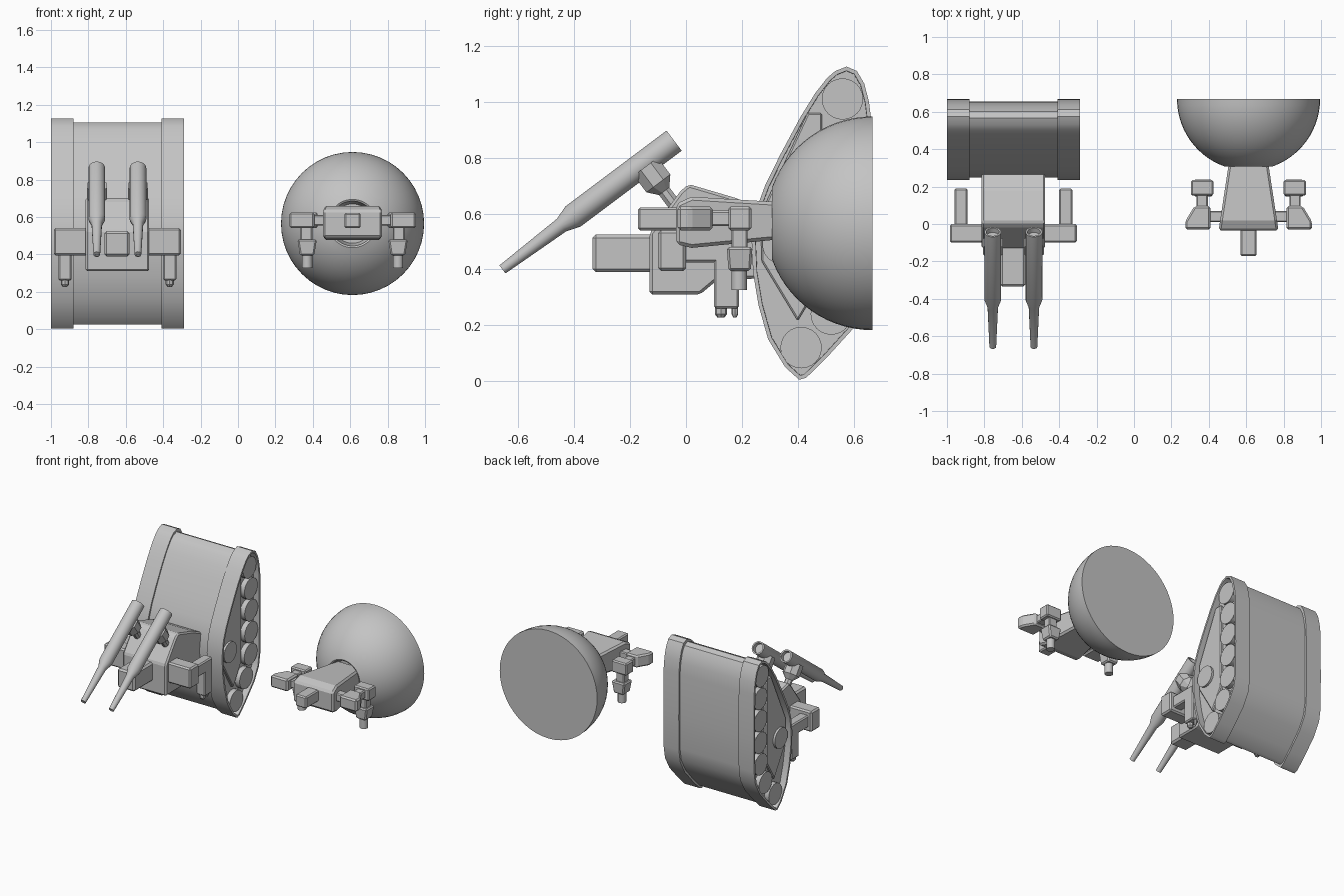
import bpy, bmesh, math
from mathutils import Vector

cube = bpy.data.objects.get("Cube")
if cube:
    bpy.data.objects.remove(cube, do_unlink=True)

grey = bpy.data.materials.new("plain grey")
grey.use_nodes = True
grey.diffuse_color = (0.55, 0.55, 0.55, 1)
grey.node_tree.nodes["Principled BSDF"].inputs["Base Color"].default_value = (0.55, 0.55, 0.55, 1)


def finish(name, bm, bevel=0, smooth=False):
    bmesh.ops.recalc_face_normals(bm, faces=bm.faces)
    mesh = bpy.data.meshes.new(name)
    bm.to_mesh(mesh)
    bm.free()
    mesh.materials.append(grey)
    obj = bpy.data.objects.new(name, mesh)
    bpy.context.collection.objects.link(obj)
    if bevel:
        mod = obj.modifiers.new("edge bevel", 'BEVEL')
        mod.width = bevel
        mod.segments = 1
    if smooth:
        bpy.ops.object.select_all(action='DESELECT')
        obj.select_set(True)
        bpy.context.view_layer.objects.active = obj
        bpy.ops.object.shade_smooth_by_angle(angle=math.radians(32))
    return obj


def hull(name, points, bevel=0.008):
    bm = bmesh.new()
    for p in points:
        bm.verts.new(p)
    bmesh.ops.convex_hull(bm, input=bm.verts)
    bmesh.ops.dissolve_limit(bm, angle_limit=0.02, verts=bm.verts, edges=bm.edges)
    return finish(name, bm, bevel)


def box(name, xs, ys, zs, bevel=0.008):
    return hull(name, [(x, y, z) for x in xs for y in ys for z in zs], bevel)


def prism(name, profile, x0, x1, bevel=0, smooth=False, rim=0, recess=0):
    """Extrude a (y, z) profile along x, optionally sinking the x0 end inside a rim."""
    bm = bmesh.new()
    a = [bm.verts.new((x0, y, z)) for y, z in profile]
    b = [bm.verts.new((x1, y, z)) for y, z in profile]
    cap = bm.faces.new(a)
    bm.faces.new(b[::-1])
    for i in range(len(a)):
        j = (i + 1) % len(a)
        bm.faces.new((a[i], b[i], b[j], a[j]))
    if rim:
        bmesh.ops.recalc_face_normals(bm, faces=bm.faces)
        bmesh.ops.inset_region(bm, faces=[cap], thickness=rim, use_even_offset=True)
        # A second, tiny inset makes the wall of the recess
        bmesh.ops.inset_region(bm, faces=[cap], thickness=0.001)
        for v in cap.verts:
            v.co.x += math.copysign(recess, x1 - x0)
    return finish(name, bm, bevel, smooth)


def lathe(name, start, axis, rings, sides=16, smooth=True, turn=0):
    """Rings of (distance, radius) around an axis, closed at both ends."""
    q = Vector(axis).to_track_quat('Z', 'Y')
    bm = bmesh.new()
    loops = []
    for t, r in rings:
        loop = []
        for k in range(sides):
            a = math.tau * k / sides + turn
            loop.append(bm.verts.new(Vector(start) + q @ Vector((r * math.cos(a), r * math.sin(a), t))))
        loops.append(loop)
    for p, n in zip(loops, loops[1:]):
        for k in range(sides):
            m = (k + 1) % sides
            bm.faces.new((p[k], p[m], n[m], n[k]))
    bm.faces.new(loops[0][::-1])
    bm.faces.new(loops[-1])
    return finish(name, bm, 0, smooth)


# Drum body: a wide centre section between two end bands
DX = -0.645
outline = [(0.405, 0.005), (0.355, 0.05), (0.294, 0.15), (0.26, 0.27), (0.24, 0.39), (0.235, 0.5),
           (0.25, 0.61), (0.283, 0.7), (0.337, 0.81), (0.41, 0.946), (0.462, 1.03), (0.505, 1.085),
           (0.534, 1.11), (0.575, 1.126), (0.612, 1.11), (0.638, 1.065), (0.655, 1.0), (0.665, 0.92),
           (0.667, 0.6), (0.665, 0.37), (0.65, 0.28), (0.6, 0.19), (0.5, 0.08), (0.43, 0.012)]
inner = [(0.45 + (y - 0.45) * 0.94, 0.565 + (z - 0.565) * 0.965) for y, z in outline]
prism("drum_centre", inner, -0.9, -0.39, smooth=True)

wheels = [(0.56, 1.01), (0.575, 0.855), (0.577, 0.7), (0.577, 0.545), (0.572, 0.39), (0.52, 0.24), (0.412, 0.12)]
plate = [(0.435, 0.96), (0.487, 0.96), (0.487, 0.36), (0.4, 0.215), (0.27, 0.43), (0.268, 0.6)]
for side, label in ((-1, "right"), (1, "left")):
    def sx(d):
        return DX + side * d

    prism(label + "_end_band", outline, sx(0.355), sx(0.235), smooth=True, rim=0.014, recess=0.045)
    for i, (y, z) in enumerate(wheels):
        lathe(f"{label}_wheel_{i + 1}", (sx(0.3), y, z), (side, 0, 0), [(0, 0.074), (0.045, 0.074)], 24)
    prism(label + "_side_plate", plate, sx(0.3), sx(0.33), bevel=0.006)
    lathe(label + "_plate_wheel", (sx(0.31), 0.345, 0.49), (side, 0, 0), [(0, 0.072), (0.035, 0.072)], 24)

    # Side pods with a bent arm and two tips
    box(label + "_pod", (sx(0.155), sx(0.34)), (-0.1, 0.0), (0.395, 0.54), 0.01)
    arm_x = (sx(0.245), sx(0.315))
    box(label + "_pod_arm", arm_x, (-0.02, 0.19), (0.425, 0.51))
    box(label + "_pod_leg", arm_x, (0.1, 0.19), (0.26, 0.5))
    lathe(label + "_thick_tip", (sx(0.28), 0.125, 0.27), (0, 0, -1),
          [(0, 0.022), (0.03, 0.022), (0.043, 0.012)], 8)
    lathe(label + "_thin_tip", (sx(0.28), 0.175, 0.27), (0, 0, -1),
          [(0, 0.012), (0.03, 0.012), (0.043, 0.005)], 8)

    # Gun barrel on a flared mount
    gx = sx(0.11)
    lathe(label + "_barrel", (gx, -0.657, 0.4), (0, 0.8, 0.6),
          [(0.006, 0.01), (0, 0.011), (0, 0.018), (0.265, 0.028), (0.315, 0.045),
           (0.768, 0.045), (0.768, 0.035), (0.74, 0.033)])
    lathe(label + "_barrel_mount", (gx, -0.018, 0.6), (0, -0.6, 0.8),
          [(0, 0.025), (0.1, 0.025), (0.135, 0.058), (0.21, 0.058)], 8, False, math.pi / 8)

# Gun housing and its front block
housing = [(-0.13, 0.31), (0.05, 0.31), (0.11, 0.36), (0.3, 0.37), (0.3, 0.6),
           (0.18, 0.655), (0.01, 0.705), (-0.02, 0.68), (-0.13, 0.53)]
prism("gun_housing", housing, -0.815, -0.475, bevel=0.01)
box("housing_front_block", (-0.715, -0.58), (-0.335, -0.1), (0.39, 0.525), 0.012)

# Dome with a flat back and a sunken socket at the front
CX, CZ, R = 0.6125, 0.565, 0.3825
top_angle = math.asin(0.36 / R)
dome = [(R * math.sin(top_angle * i / 14), R * math.cos(top_angle * i / 14)) for i in range(15)]
lathe("dome", (CX, 0.668, CZ), (0, -1, 0), dome + [(0.355, 0.12), (0.27, 0.105)], 48)

# Tapered arm leading out of the socket
sections = [(-0.035, 0.16, 0.49, 0.635), (0.02, 0.152, 0.477, 0.66), (0.31, 0.108, 0.505, 0.642),
            (0.38, 0.097, 0.512, 0.638)]
hull("dome_arm", [(CX + s * h, y, z) for y, h, z0, z1 in sections for s in (-1, 1) for z in (z0, z1)], 0.012)
box("arm_front_block", (CX - 0.043, CX + 0.043), (-0.172, 0.0), (0.54, 0.622))

# Jointed pods on both sides of the arm
pod = [(0.203, -0.03), (0.338, -0.03), (0.338, 0.015), (0.29, 0.095), (0.203, 0.095)]
for side, label in ((-1, "right"), (1, "left")):
    def px(*ds):
        return [CX + side * d for d in ds]

    hull(label + "_arm_pod", [(px(d)[0], y, z) for d, y in pod for z in (0.54, 0.625)], 0.01)
    box(label + "_pod_axle", px(0.12, 0.22), (0.01, 0.07), (0.555, 0.61), 0.006)
    box(label + "_pod_link", px(0.218, 0.278), (0.08, 0.17), (0.555, 0.61), 0.006)
    box(label + "_joint_block", px(0.188, 0.308), (0.152, 0.234), (0.54, 0.625))
    box(label + "_joint_neck", px(0.215, 0.278), (0.163, 0.22), (0.46, 0.55), 0.006)
    hull(label + "_lower_block",
         [(CX + side * (0.243 + s * h), 0.192 + t * w, z)
          for z, h, w in ((0.48, 0.052, 0.046), (0.395, 0.038, 0.04)) for s in (-1, 1) for t in (-1, 1)])
    lathe(label + "_lower_tip", (px(0.243)[0], 0.19, 0.41), (0, 0, -1), [(0, 0.028), (0.083, 0.028)], 12)
